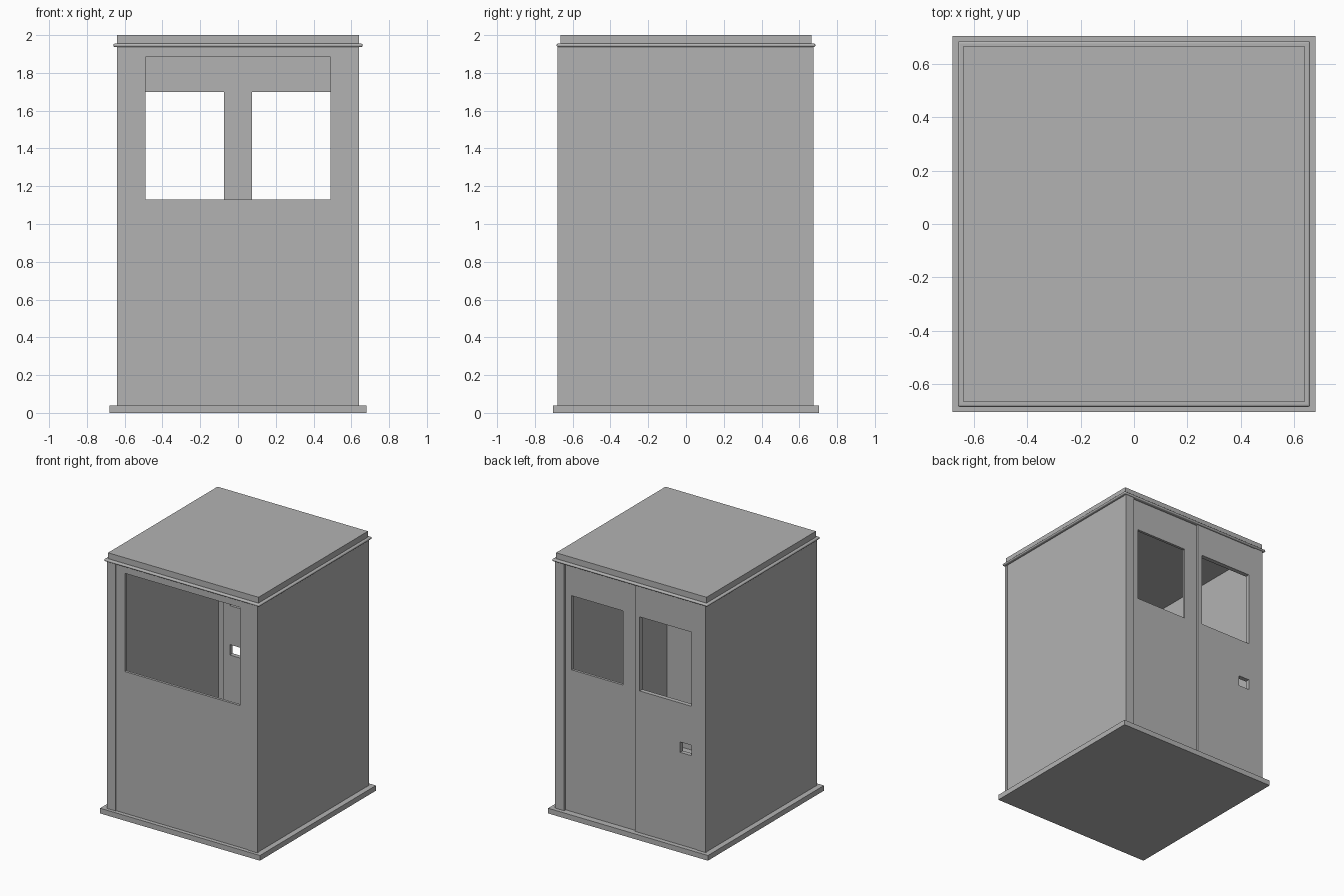
import bpy

if "Cube" in bpy.data.objects:
    bpy.data.objects.remove(bpy.data.objects["Cube"])

GREY = (0.45, 0.45, 0.45, 1)
grey = bpy.data.materials.new("plain grey")
grey.use_nodes = True
grey.diffuse_color = GREY
grey.node_tree.nodes["Principled BSDF"].inputs["Base Color"].default_value = GREY


def box(name, x, y, z, bevel=0):
    """Box spanning the given (low, high) ranges."""
    bpy.ops.mesh.primitive_cube_add(size=1, location=[sum(r) / 2 for r in (x, y, z)])
    ob = bpy.context.object
    ob.name = name
    ob.dimensions = [r[1] - r[0] for r in (x, y, z)]
    bpy.ops.object.transform_apply(location=False, rotation=False, scale=True)
    ob.data.materials.append(grey)
    if bevel:
        mod = ob.modifiers.new("rounded rim", "BEVEL")
        mod.width = bevel
        mod.segments = 3
        bpy.ops.object.shade_smooth_by_angle()
    return ob


def cut(target, name, x, z):
    """Cut an opening through a front or back panel."""
    y = target.location.y
    hole = box(name, x, (y - 0.1, y + 0.1), z)
    hole.hide_render = True
    hole.hide_viewport = True
    hole.display_type = "WIRE"
    mod = target.modifiers.new(name, "BOOLEAN")
    mod.object = hole
    mod.solver = "EXACT"


FLOOR, EAVE = 0.04, 1.94
WALL = (FLOOR, EAVE)

# Floor slab, roof slab and the rounded rim under the roof
box("base_slab", (-0.68, 0.68), (-0.705, 0.705), (0, FLOOR))
box("roof_rim", (-0.66, 0.66), (-0.685, 0.685), (EAVE - 0.003, 1.955), 0.008)
box("roof_slab", (-0.64, 0.64), (-0.665, 0.665), (1.95, 2))

# Side walls and the corner posts at their ends
for side, s in (("right", -1), ("left", 1)):
    wall_x = sorted((s * 0.62, s * 0.638))
    post_x = sorted((s * 0.565, s * 0.64))
    box(side + "_wall", wall_x, (-0.66, 0.66), WALL)
    box("front_post_" + side, post_x, (-0.68, -0.655), WALL)
    box("back_post_" + side, post_x, (0.65, 0.675), WALL)

# Front panel with one wide window
front = box("front_panel", (-0.57, 0.57), (-0.674, -0.654), WALL)
cut(front, "front_window_cutter", (-0.49, 0.49), (1.13, 1.885))

# Two back door leaves, the left one set slightly behind the right one
left_leaf = box("door_leaf_left", (-0.036, 0.57), (0.636, 0.656), WALL)
right_leaf = box("door_leaf_right", (-0.57, -0.036), (0.636, 0.67), WALL)
cut(left_leaf, "left_window_cutter", (0.075, 0.514), (1.13, 1.7))
cut(right_leaf, "right_window_cutter", (-0.514, -0.075), (1.13, 1.7))
cut(right_leaf, "handle_slot_cutter", (-0.514, -0.42), (0.75, 0.83))
